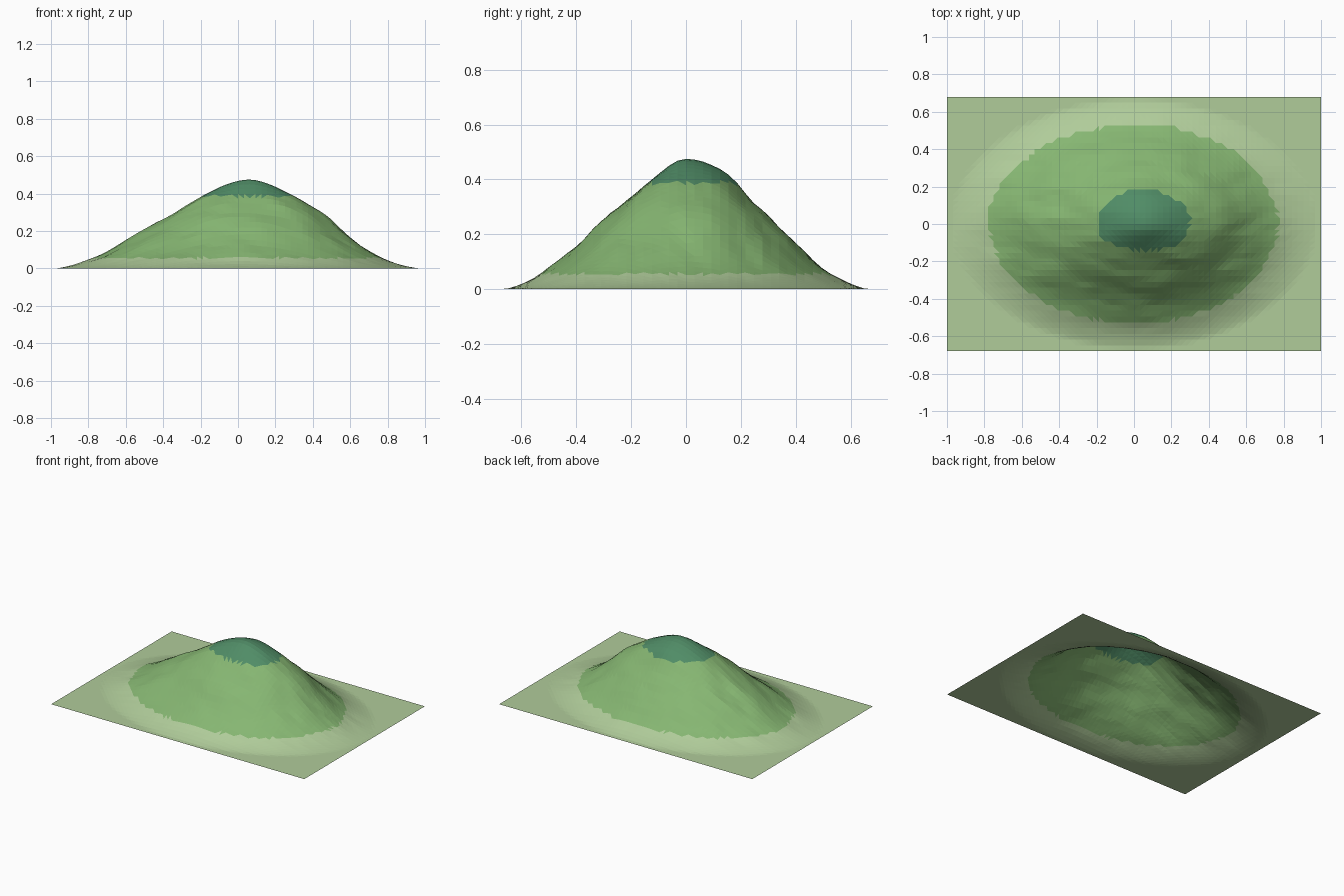
import bpy
import bmesh
from math import hypot, pi, sin
from mathutils import Vector, noise

cube = bpy.data.objects.get("Cube")
if cube:
    bpy.data.objects.remove(cube)

HALF_X, HALF_Y = 1.0, 0.68      # sheet half size
FOOT_X, FOOT_Y = 0.97, 0.66     # foot of the hill
PEAK_X = 0.06                   # summit offset
FOOT_LINE, SUMMIT_LINE = 0.055, 0.387

# Height at even steps from summit to foot, one slope per direction
EAST = (0.475, 0.42, 0.32, 0.16, 0.047, 0)
WEST = (0.475, 0.415, 0.285, 0.175, 0.06, 0)
NORTH = (0.475, 0.43, 0.3, 0.175, 0.058, 0)
SOUTH = (0.475, 0.398, 0.285, 0.16, 0.056, 0)


def make_material(name, colour):
    mat = bpy.data.materials.new(name)
    mat.use_nodes = True
    mat.diffuse_color = (*colour, 1)
    mat.node_tree.nodes["Principled BSDF"].inputs["Base Color"].default_value = (*colour, 1)
    return mat


def slope_height(slope, t):
    """Smooth curve through the slope's heights."""
    padded = (slope[1], *slope, 0)
    i = min(int(t * 5), 4)
    f = t * 5 - i
    a, b, c, d = padded[i:i + 4]
    m0, m1 = (c - a) / 2, (d - b) / 2
    ease = f * f * (3 - 2 * f)
    return b + (c - b) * ease + m0 * f * (1 - f) ** 2 - m1 * f * f * (1 - f)


def hill_height(x, y):
    t = hypot(x / FOOT_X, y / FOOT_Y)
    if t >= 1:
        return 0
    # Lean the hill towards its summit
    u, v = (x - PEAK_X * (1 - t)) / FOOT_X, y / FOOT_Y
    r = min(hypot(u, v), 1)
    east_west = u * u / max(u * u + v * v, 1e-9)
    z = (slope_height(EAST if u > 0 else WEST, r) * east_west
         + slope_height(NORTH if v > 0 else SOUTH, r) * (1 - east_west))
    # Rough, mostly sideways ledges
    rough = (0.014 * noise.noise(Vector((x * 4, y * 9, 0.3)))
             + 0.007 * noise.noise(Vector((x * 9, y * 20, 5.3))))
    return max(z + rough * sin(pi * r) ** 1.5, 0)


# Terrain sheet
bm = bmesh.new()
bmesh.ops.create_grid(bm, x_segments=64, y_segments=44, size=1)
for vert in bm.verts:
    x, y = vert.co.x * HALF_X, vert.co.y * HALF_Y
    vert.co = (x, y, hill_height(x, y))
bmesh.ops.triangulate(bm, faces=bm.faces[:])

# Colour bands by height
for face in bm.faces:
    z = face.calc_center_median().z
    face.material_index = int(z > FOOT_LINE) + int(z > SUMMIT_LINE)

mesh = bpy.data.meshes.new("hill_terrain")
bm.to_mesh(mesh)
bm.free()
for name, colour in (("pale meadow green", (0.434, 0.604, 0.323)),
                     ("grass green", (0.238, 0.468, 0.168)),
                     ("summit forest green", (0.08, 0.262, 0.133))):
    mesh.materials.append(make_material(name, colour))
hill = bpy.data.objects.new("hill_terrain", mesh)
bpy.context.collection.objects.link(hill)
